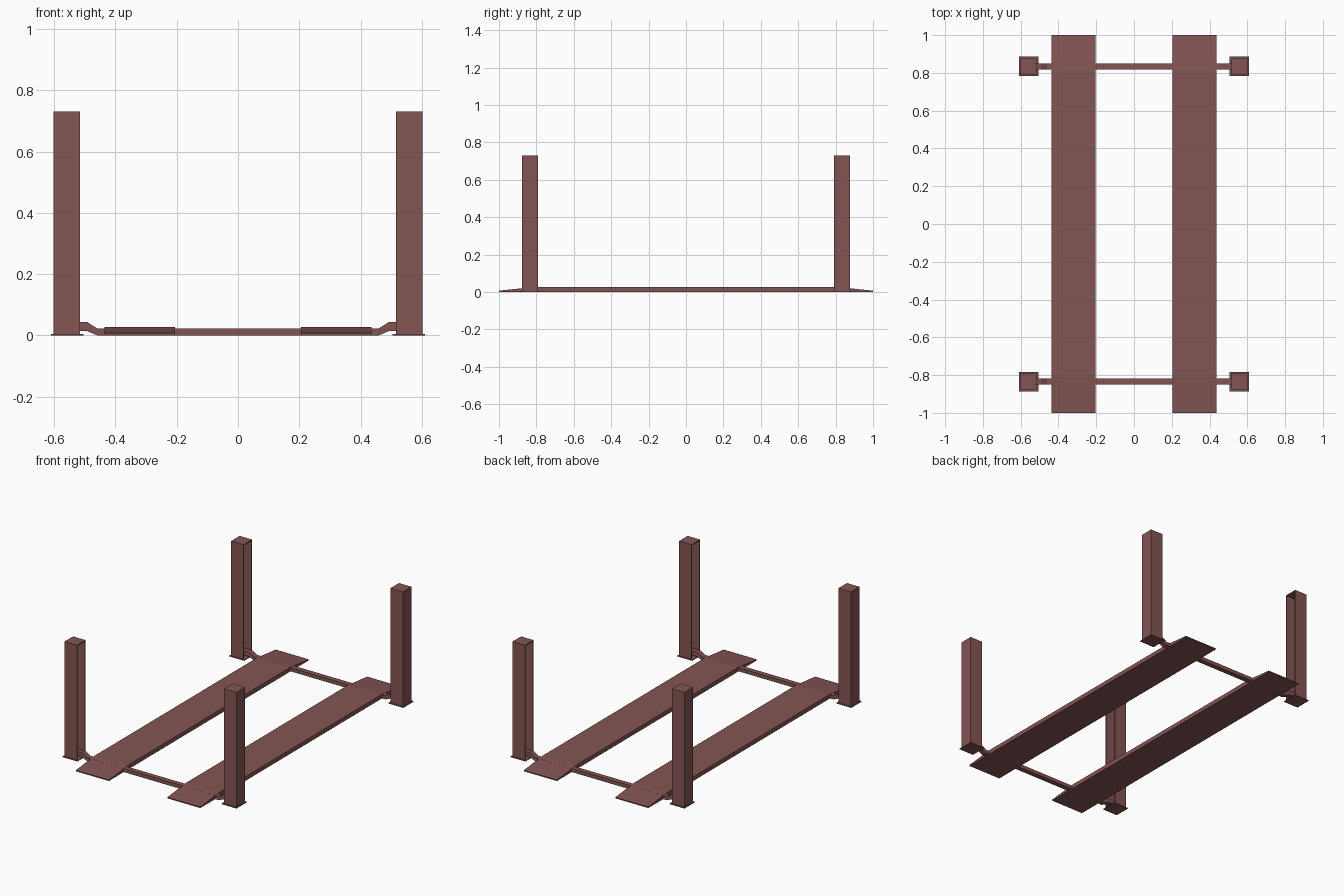
import bpy, bmesh
from mathutils import Vector

if "Cube" in bpy.data.objects:
    bpy.data.objects.remove(bpy.data.objects["Cube"])

mat = bpy.data.materials.new("dull red paint")
mat.diffuse_color = (0.23, 0.09, 0.088, 1)
mat.use_nodes = True
mat.node_tree.nodes["Principled BSDF"].inputs["Base Color"].default_value = mat.diffuse_color


def prism(name, outline, direction):
    """Closed solid made by sweeping a flat outline along a direction."""
    bm = bmesh.new()
    face = bm.faces.new([bm.verts.new(p) for p in outline])
    swept = bmesh.ops.extrude_face_region(bm, geom=[face], use_keep_orig=True)
    moved = [g for g in swept["geom"] if isinstance(g, bmesh.types.BMVert)]
    bmesh.ops.translate(bm, verts=moved, vec=Vector(direction))
    bmesh.ops.recalc_face_normals(bm, faces=bm.faces)
    mesh = bpy.data.meshes.new(name)
    bm.to_mesh(mesh)
    bm.free()
    mesh.materials.append(mat)
    obj = bpy.data.objects.new(name, mesh)
    bpy.context.collection.objects.link(obj)
    return obj


def slab(name, x0, x1, y0, y1, z0, z1):
    return prism(name, [(x0, y0, z0), (x1, y0, z0), (x1, y1, z0), (x0, y1, z0)],
                 (0, 0, z1 - z0))


X_IN, X_OUT = 0.515, 0.602      # post extent across
Y_IN, Y_OUT = 0.791, 0.876      # post extent along
TOP, WALL, BASE = 0.73, 0.006, 0.004

for sx, side in ((-1, "left"), (1, "right")):
    for sy, end in ((-1, "front"), (1, "back")):
        tag = f"{end}_{side}"
        # base plate
        slab("base_plate_" + tag, sx * 0.505, sx * 0.61,
             sy * 0.783, sy * 0.886, 0, BASE)
        # U channel post, open towards the middle
        u = [(X_IN, Y_IN), (X_OUT, Y_IN), (X_OUT, Y_OUT), (X_IN, Y_OUT),
             (X_IN, Y_OUT - WALL), (X_OUT - WALL, Y_OUT - WALL),
             (X_OUT - WALL, Y_IN + WALL), (X_IN, Y_IN + WALL)]
        prism("post_" + tag, [(sx * x, sy * y, BASE) for x, y in u],
              (0, 0, TOP - WALL - BASE))
        # post cap
        slab("post_cap_" + tag, sx * X_IN, sx * X_OUT,
             sy * Y_IN, sy * Y_OUT, TOP - WALL, TOP)

    # drive-on runway with sloping ends
    prof = [(-1, 0), (1, 0), (1, 0.007), (0.81, 0.027),
            (-0.81, 0.027), (-1, 0.007)]
    prism("runway_" + side, [(sx * 0.205, y, z) for y, z in prof],
          (sx * 0.231, 0, 0))

# cross beams with raised ends entering the posts
half = [(0.46, 0.0), (0.495, 0.015), (0.575, 0.015),
        (0.575, 0.043), (0.492, 0.043), (0.46, 0.023)]
outline = half + [(-x, z) for x, z in reversed(half)]
for sy, end in ((-1, "front"), (1, "back")):
    y = sy * 0.835
    prism("cross_beam_" + end, [(x, y - 0.016, z) for x, z in outline],
          (0, 0.032, 0))
